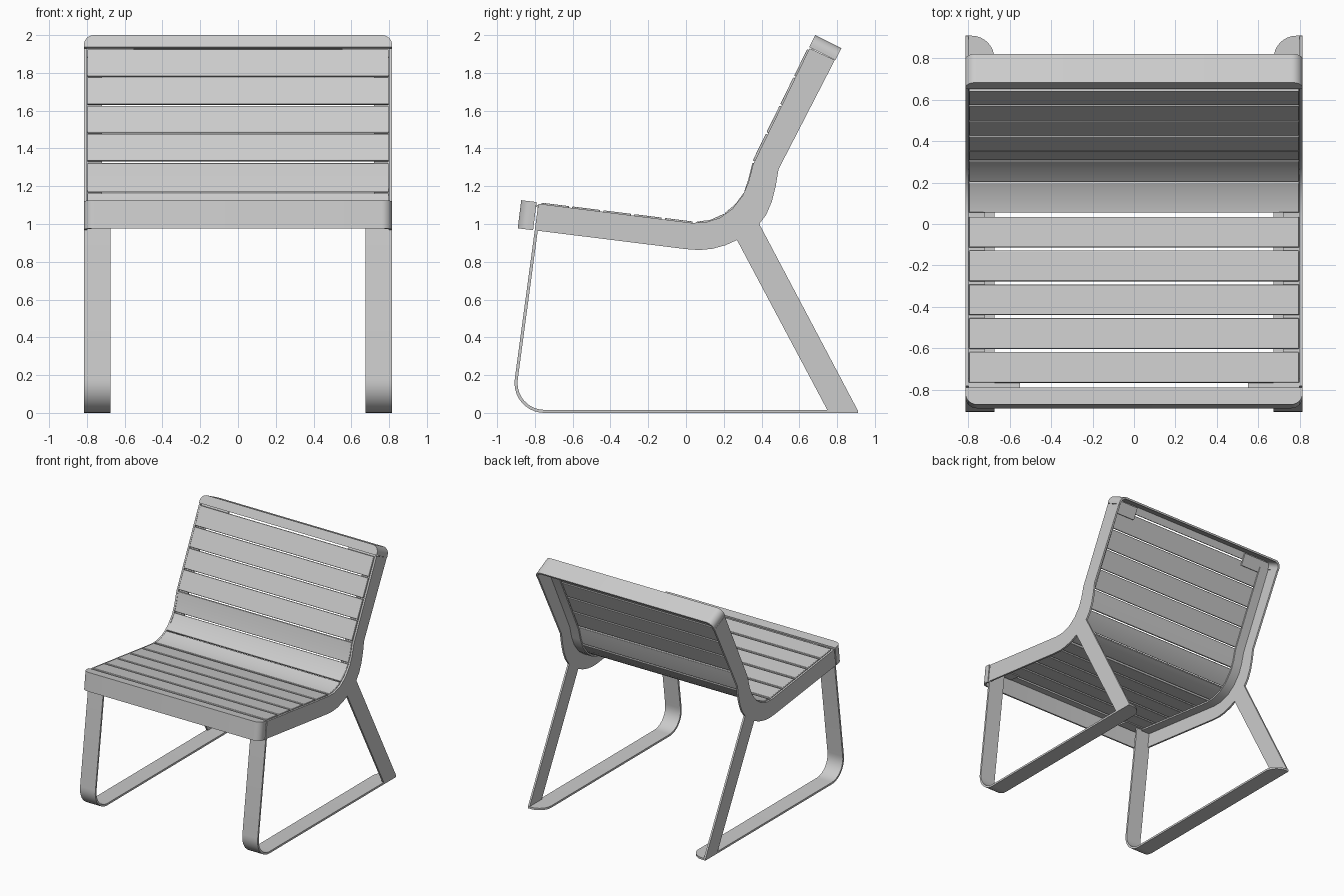
import bpy, bmesh, math
from mathutils import Vector

if "Cube" in bpy.data.objects:
    bpy.data.objects.remove(bpy.data.objects["Cube"])

HALF = 0.815   # half width of the chair
T = 0.015      # sheet metal thickness


def prism(name, base, step, mirror=False, round_edge=None, bevel=0):
    """Extrude a closed outline of 3D points along a step vector."""
    bm = bmesh.new()
    face = bm.faces.new([bm.verts.new(p) for p in base])
    ext = bmesh.ops.extrude_face_region(bm, geom=[face])
    vs = [g for g in ext["geom"] if isinstance(g, bmesh.types.BMVert)]
    bmesh.ops.translate(bm, verts=vs, vec=Vector(step))
    if round_edge:
        x, y, r = round_edge
        es = [e for e in bm.edges if all(abs(v.co.x - x) < 1e-3 and abs(v.co.y - y) < 1e-3
                                         for v in e.verts)]
        bmesh.ops.bevel(bm, geom=es, offset=r, segments=8, profile=0.5, affect='EDGES')
    bmesh.ops.recalc_face_normals(bm, faces=bm.faces)
    me = bpy.data.meshes.new(name)
    bm.to_mesh(me)
    bm.free()
    ob = bpy.data.objects.new(name, me)
    bpy.context.collection.objects.link(ob)
    if mirror:
        ob.modifiers.new("mirror", 'MIRROR')
    if bevel:
        m = ob.modifiers.new("bevel", 'BEVEL')
        m.width, m.segments, m.limit_method = bevel, 2, 'ANGLE'
    return ob


def side_prism(name, yz, x0, x1, **kw):
    return prism(name, [(x0, y, z) for y, z in yz], (x1 - x0, 0, 0), **kw)


def offset(path, d):
    """Shift an open yz path sideways (positive = to the right of travel)."""
    pts = [Vector(p) for p in path]
    out = []
    for i, p in enumerate(pts):
        a = (p - pts[i - 1]).normalized() if i else None
        b = (pts[i + 1] - p).normalized() if i < len(pts) - 1 else None
        a, b = a or b, b or a
        na, nb = Vector((a.y, -a.x)), Vector((b.y, -b.x))
        n = (na + nb).normalized()
        out.append(p + n * d / n.dot(na))
    return [tuple(p) for p in out]


def strip(path, d0, d1):
    return offset(path, d0) + offset(path, d1)[::-1]


# Side plates: seat rail, back post and rear leg in one sheet
top_edge = [(-0.778, 1.107), (0.03, 1.006), (0.10, 1.008), (0.18, 1.033), (0.245, 1.08),
            (0.30, 1.15), (0.33, 1.22), (0.355, 1.315), (0.654, 1.93)]
outer = [(0.788, 1.868), (0.49, 1.29), (0.475, 1.20), (0.455, 1.12), (0.425, 1.05),
         (0.388, 1.0), (0.91, 0.012), (0.75, 0.012), (0.27, 0.915), (0.21, 0.888),
         (0.14, 0.869), (0.07, 0.862), (0.0, 0.867), (-0.798, 0.966)]
side_prism("side_plate", top_edge + outer, HALF - T, HALF, mirror=True)

# Inner flange carrying the slats
side_prism("slat_flange", strip(top_edge, 0.016, 0.028), 0.72, HALF - T, mirror=True)

# Front leg and ground runner: one bent flat bar on each side
c, r = (-0.75, 0.16), 0.158
bend = [(c[0] + r * math.cos(a), c[1] + r * math.sin(a))
        for a in (math.radians(172 + i * 98 / 10) for i in range(11))]
leg = [(-0.782, 1.108)] + bend
leg = [(y, z) for y, z in leg] + [(0.91, 0.002)]
side_prism("front_leg_runner", strip(leg, 0, -0.016), 0.675, HALF, mirror=True,
           round_edge=(0.675, 0.91, 0.11)).location.z = -0.002

# Slats: short yz paths across the seat, the bend and the back
slats = []
for i in range(5):
    y0 = -0.766 + i * 0.1635
    slats.append([(y, 1.009 - 0.124 * (y - 0.04)) for y in (y0, y0 + 0.147)])
slats += [[(0.055, 1.008), (0.13, 1.018), (0.202, 1.050)],
          [(0.207, 1.054), (0.265, 1.103), (0.308, 1.162)],
          [(0.312, 1.170), (0.335, 1.24), (0.355, 1.322)]]
for i in range(4):
    slats.append([(0.357 + 0.489 * d, 1.335 + d)
                  for d in (i * 0.1495, i * 0.1495 + 0.141)])
for i, s in enumerate(slats):
    side_prism(f"slat_{i + 1}", strip(s, -0.004, 0.015), -HALF + T + 0.002, HALF - T - 0.002,
               bevel=0.004)


# End caps: rounded rim plus face panel, open at the back
def corner_path(half, depth, rad):
    pts = [(half, 0)]
    for k in range(9):
        a = math.radians(k * 90 / 8)
        pts.append((half - rad + rad * math.cos(a), depth - rad + rad * math.sin(a)))
    return pts + [(-x, u) for x, u in pts[::-1]]


def cap(name, base, u, depth, v, width):
    base, u, v = (Vector((0, *q)) for q in (base, u, v))
    u.normalize()
    v.normalize()

    def to3d(pts, lift=0.0):
        return [base + Vector((x, 0, 0)) + u * w + v * lift for x, w in pts]
    big = corner_path(HALF, depth, 0.055)
    small = corner_path(HALF - T, depth - T, 0.042)
    prism(name + "_rim", to3d(big + small[::-1]), v * width)
    prism(name + "_panel", to3d(small), v * T)
    # fixing tabs under the panel
    tab = [(0.55, -0.05), (0.80, -0.05), (0.80, 0.05), (0.55, 0.05)]
    prism(name + "_tab", to3d(tab, T), v * 0.012, mirror=True)


cap("front_cap", (-0.791, 1.116), (-0.992, 0.122), 0.082, (-0.122, -0.992), 0.15)
cap("top_cap", (0.652, 1.936), (0.447, 0.894), 0.072, (0.894, -0.447), 0.155)

# Smooth shading with crisp edges
bpy.ops.object.select_all(action='SELECT')
bpy.context.view_layer.objects.active = bpy.context.selected_objects[0]
bpy.ops.object.shade_smooth_by_angle(angle=math.radians(30))
